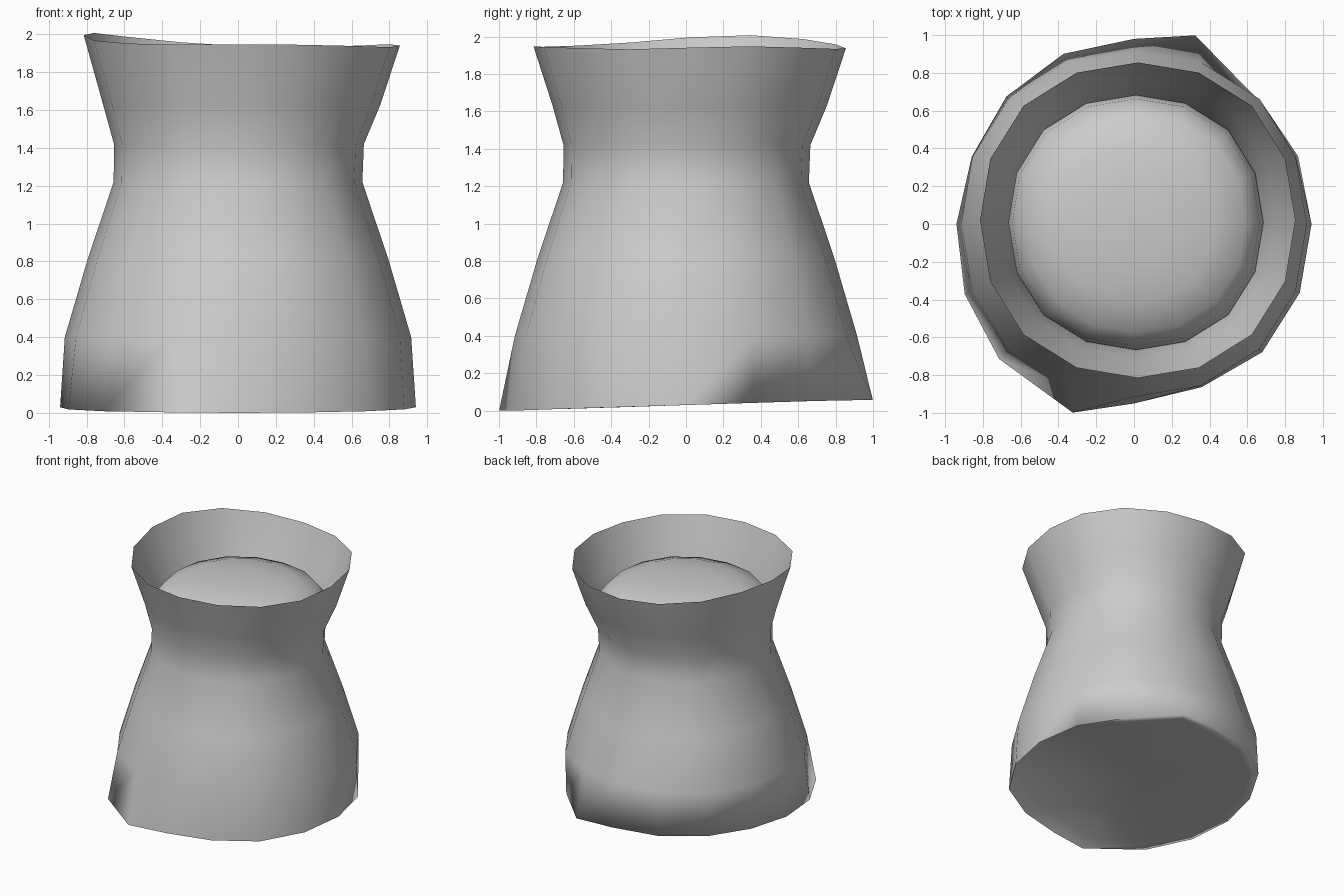
import bpy
import bmesh
from math import sin, cos, pi, radians

cube = bpy.data.objects.get("Cube")
if cube:
    bpy.data.objects.remove(cube, do_unlink=True)

SIDES = 16
ANGLES = [2 * pi * i / SIDES for i in range(SIDES)]

cloth = bpy.data.materials.new("plain grey")
cloth.use_nodes = True
GREY = (0.6, 0.6, 0.6, 1)
cloth.diffuse_color = GREY
cloth.node_tree.nodes["Principled BSDF"].inputs["Base Color"].default_value = GREY


def loft(name, rings, cap_first=None, cap_last=None):
    """Join rings of points with quads; optional centre points close the ends."""
    bm = bmesh.new()
    loops = [[bm.verts.new(p) for p in ring] for ring in rings]
    for low, high in zip(loops, loops[1:]):
        for i in range(SIDES):
            j = (i + 1) % SIDES
            bm.faces.new((low[i], low[j], high[j], high[i]))
    for centre, loop, flip in ((cap_first, loops[0], True), (cap_last, loops[-1], False)):
        if centre:
            c = bm.verts.new(centre)
            for i in range(SIDES):
                a, b = loop[i], loop[(i + 1) % SIDES]
                bm.faces.new((b, a, c) if flip else (a, b, c))
    mesh = bpy.data.meshes.new(name)
    bm.to_mesh(mesh)
    bm.free()
    mesh.polygons.foreach_set("use_smooth", [True] * len(mesh.polygons))
    mesh.set_sharp_from_angle(angle=radians(115))
    mesh.materials.append(cloth)
    obj = bpy.data.objects.new(name, mesh)
    bpy.context.collection.objects.link(obj)
    return obj


def ring(radius, z, dx=0.0, dy=0.0):
    """A slightly squared circle."""
    points = []
    for a in ANGLES:
        r = radius * (1 + 0.025 * sin(2 * a) ** 2)
        points.append((dx + r * cos(a), dy + r * sin(a), z))
    return points


# Uneven hem at the foot, pulled out at two opposite corners
HEM = [0.94, 0.94, 0.93, 1.05, 0.98, 0.975, 0.955, 0.93,
       0.94, 0.97, 1.01, 1.05, 0.95, 0.935, 0.96, 0.95]


def hem_ring(scale, lift):
    """The hem outline, scaled, and lifted towards the front left corner."""
    points = []
    for a, r in zip(ANGLES, HEM):
        turn = radians(4.5) if r == max(HEM) else 0
        z = 0.03 + 0.03 * sin(a) + lift * max(0, cos(a + pi / 4))
        points.append((scale * r * cos(a + turn), scale * r * sin(a + turn), z))
    return points


# Wavy open rim at the top, highest towards the back right
rim = []
for a, (x, y, z) in zip(ANGLES, ring(0.835, 1.94, 0.02, 0.02)):
    peak = max(0, cos(a - radians(163))) ** 2
    rim.append((x, y, z + 0.06 * peak + 0.008 * sin(5 * y)))

# Sack wall with its underside folded in, recessed at one corner
wall = [hem_ring(0.93, 0.14), hem_ring(1.0, 0.0)]
wall += [ring(r, z, d, d) for r, z, d in (
    (0.915, 0.4, 0.0), (0.795, 0.81, 0.0), (0.657, 1.22, 0.0),
    (0.66, 1.42, 0.005), (0.733, 1.63, 0.02))]
wall.append(rim)
loft("sack_wall", wall, cap_first=(0, 0, 0.05))

# Rounded filling that shows inside the neck
dome = [ring(r, z, 0.01, 0.008) for r, z in (
    (0.675, 1.49), (0.655, 1.61), (0.58, 1.7), (0.42, 1.76), (0.22, 1.785))]
loft("filling_dome", dome, cap_last=(0.01, 0.008, 1.795))
